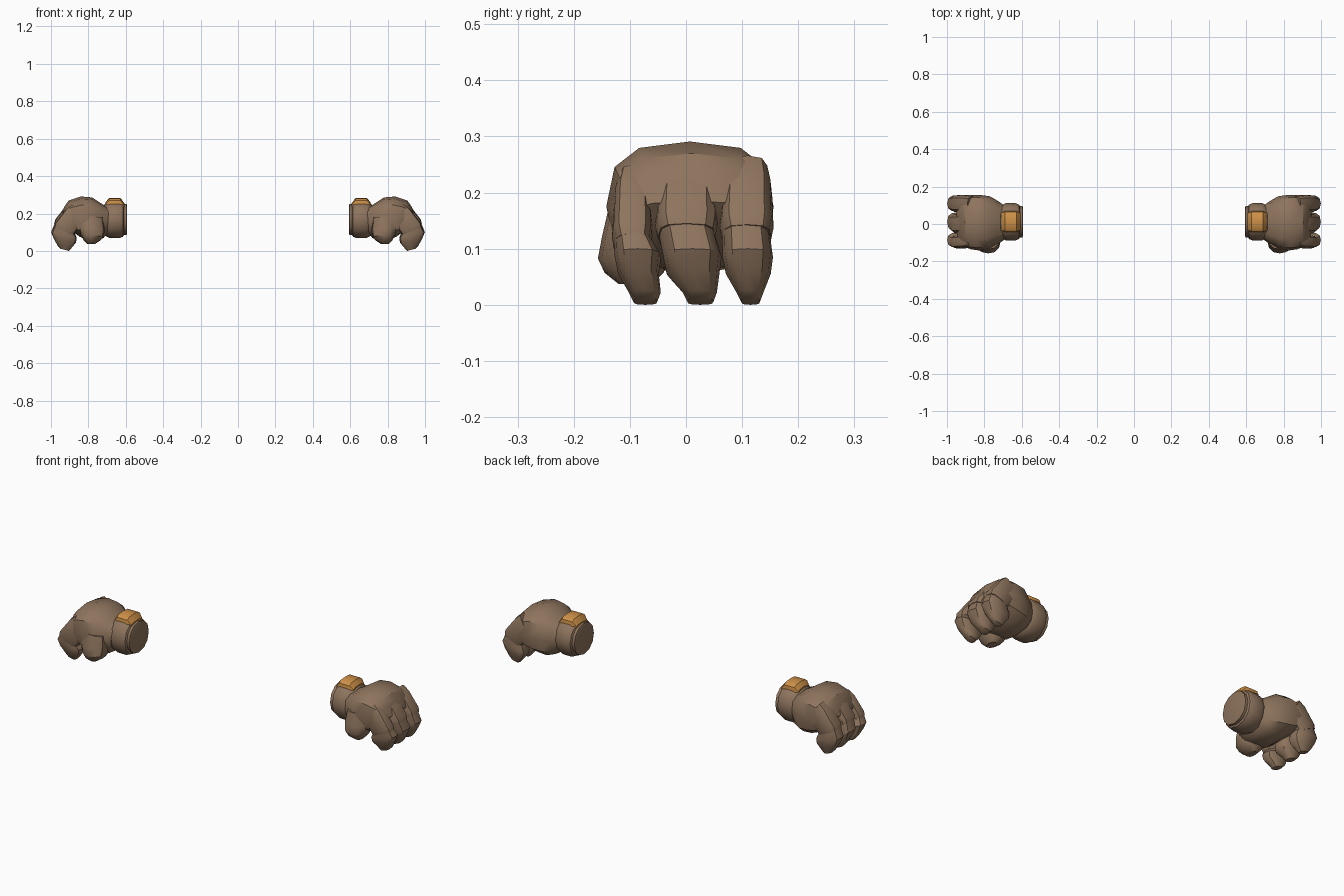
import bpy, bmesh, math


def material(name, rgb):
    m = bpy.data.materials.new(name)
    m.diffuse_color = (*rgb, 1)
    return m


LEATHER = material("brown leather", (0.27, 0.175, 0.11))
GOLD = material("golden plate", (0.61, 0.28, 0.065))


def power(v, p):
    return math.copysign(abs(v) ** p, v)


def loft(name, sections, mat, sides=12, square=0.75, angle=35):
    """Skin rounded-square rings. Section: upper x, z, lower x, z, y min, y max."""
    bm = bmesh.new()
    rings = []
    for ax, az, bx, bz, y0, y1 in sections:
        ring = []
        for i in range(sides):
            t = 2 * math.pi * i / sides
            u, v = power(math.cos(t), square), power(math.sin(t), square)
            ring.append(bm.verts.new(((ax + bx) / 2 + (ax - bx) / 2 * u,
                                      (y0 + y1) / 2 + (y1 - y0) / 2 * v,
                                      (az + bz) / 2 + (az - bz) / 2 * u)))
        rings.append(ring)
    for a, b in zip(rings, rings[1:]):
        for i in range(sides):
            j = (i + 1) % sides
            bm.faces.new((a[i], a[j], b[j], b[i]))
    bm.faces.new(rings[0])
    bm.faces.new(rings[-1])
    bmesh.ops.recalc_face_normals(bm, faces=bm.faces)
    mesh = bpy.data.meshes.new(name)
    bm.to_mesh(mesh)
    bm.free()
    mesh.materials.append(mat)
    ob = bpy.data.objects.new(name, mesh)
    bpy.context.collection.objects.link(ob)
    bpy.context.view_layer.objects.active = ob
    for o in bpy.context.selected_objects:
        o.select_set(False)
    ob.select_set(True)
    bpy.ops.object.shade_smooth_by_angle(angle=math.radians(angle))
    # the other hand
    ob.modifiers.new("other hand", 'MIRROR')
    return ob


# wrist cuff with a stepped inner end
loft("cuff", [(x, 0.168 + r, x, 0.168 - r, 0.012 - r, 0.012 + r) for x, r in
              ((0.593, 0.074), (0.596, 0.083), (0.61, 0.083), (0.615, 0.092),
               (0.635, 0.1), (0.685, 0.1), (0.706, 0.09), (0.715, 0.08))],
     LEATHER, square=0.95)

# golden plate on top of the cuff
plate = loft("cuff_plate", [
    (0.608, 0.255, 0.608, 0.2, -0.036, 0.062),
    (0.628, 0.283, 0.628, 0.2, -0.045, 0.07),
    (0.69, 0.283, 0.69, 0.2, -0.045, 0.07),
    (0.708, 0.26, 0.708, 0.2, -0.036, 0.062)], GOLD, square=0.6)

# palm and back of the hand
loft("hand", [
    (0.69, 0.235, 0.70, 0.09, -0.085, 0.1),
    (0.725, 0.25, 0.72, 0.068, -0.105, 0.12),
    (0.78, 0.286, 0.76, 0.055, -0.132, 0.148),
    (0.84, 0.291, 0.81, 0.06, -0.142, 0.156),
    (0.905, 0.27, 0.845, 0.075, -0.135, 0.156),
    (0.928, 0.238, 0.865, 0.09, -0.125, 0.152),
    (0.95, 0.185, 0.88, 0.10, -0.11, 0.14)], LEATHER, square=0.72)

# fingers: y at knuckle (min, max), y at tip (min, max), drop of the middle joint
FINGERS = {"front": (-0.132, -0.06, -0.102, -0.045, 0.018),
           "middle": (-0.055, 0.056, -0.006, 0.055, 0.0),
           "back": (0.06, 0.156, 0.09, 0.138, 0.002)}
for name, (k0, k1, t0, t1, d) in FINGERS.items():
    # knuckle to middle joint
    loft(name + "_finger_upper", [
        (0.89, 0.268 - d, 0.82, 0.16, k0 + 0.012, k1 - 0.008),
        (0.92, 0.243 - d, 0.84, 0.14, k0 + 0.004, k1 - 0.002),
        (0.977, 0.168 - d, 0.875, 0.11 - d, k0, k1),
        (0.983, 0.145 - d, 0.88, 0.098 - d, k0 + 0.006, k1 - 0.004)],
        LEATHER, square=0.6)
    # middle joint to fingertip
    m0, m1 = (k0 + t0) / 2, (k1 + t1) / 2
    loft(name + "_finger_tip", [
        (0.975, 0.16 - d, 0.88, 0.115 - d, k0 + 0.004, k1 - 0.008),
        (0.999, 0.1, 0.862, 0.07, m0 - 0.01, m1 + 0.008),
        (0.985, 0.065, 0.866, 0.045, m0 - 0.004, m1 + 0.004),
        (0.963, 0.026, 0.888, 0.018, t0, t1),
        (0.95, 0.012, 0.904, 0.0, t0 + 0.008, t1 - 0.006)],
        LEATHER, square=0.7)

# thumb tucked under at the front
loft("thumb", [
    (0.855, 0.19, 0.72, 0.18, -0.135, -0.02),
    (0.855, 0.125, 0.712, 0.115, -0.15, -0.02),
    (0.84, 0.085, 0.718, 0.08, -0.157, -0.03),
    (0.825, 0.057, 0.735, 0.057, -0.145, -0.04),
    (0.805, 0.037, 0.765, 0.037, -0.12, -0.06)], LEATHER, square=0.8)
